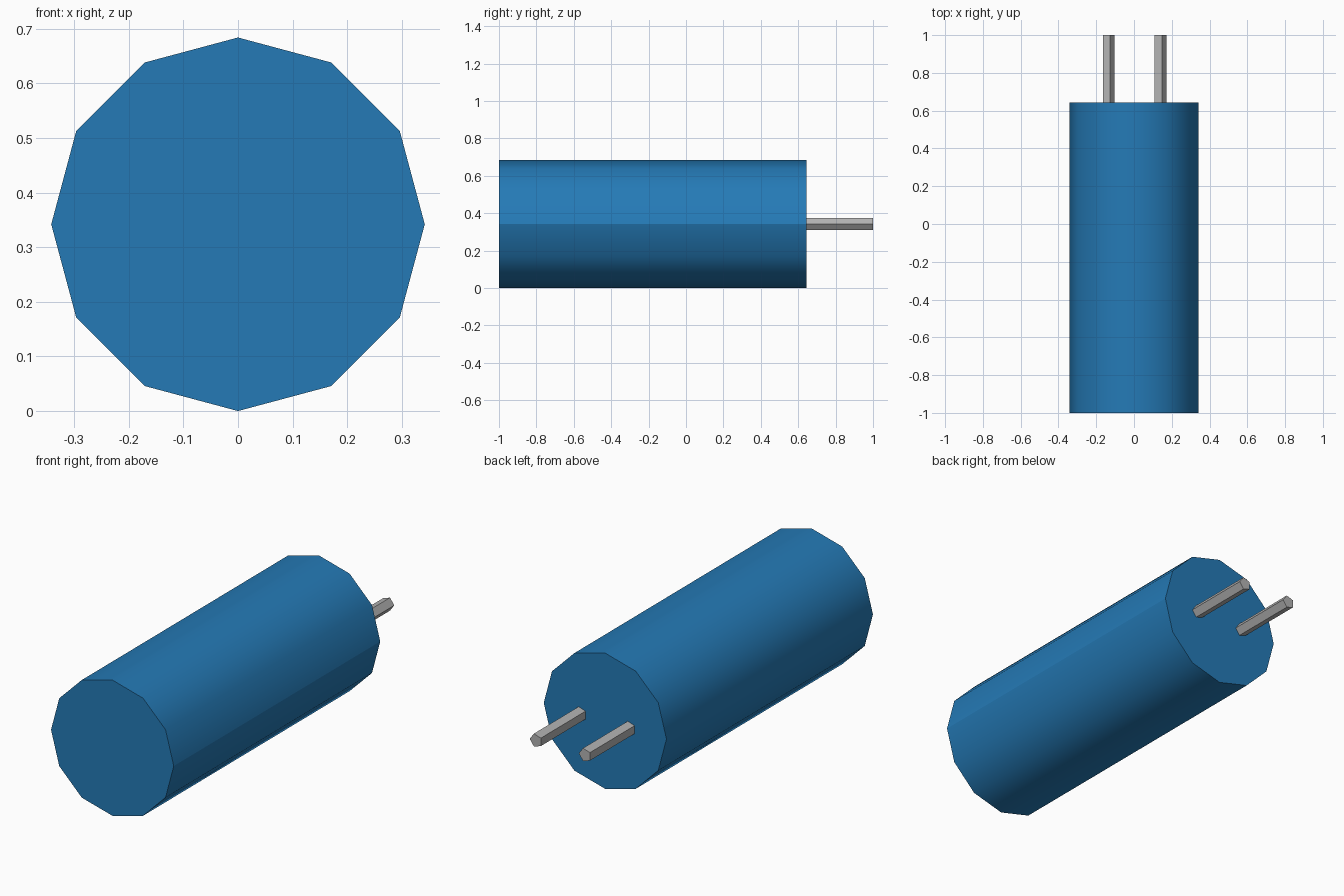
import bpy
import bmesh
from math import cos, sin, tau, radians

cube = bpy.data.objects.get("Cube")
if cube:
    bpy.data.objects.remove(cube, do_unlink=True)

RADIUS = 0.342
BACK = 0.644


def material(name, color):
    mat = bpy.data.materials.new(name)
    mat.use_nodes = True
    mat.diffuse_color = color
    mat.node_tree.nodes["Principled BSDF"].inputs["Base Color"].default_value = color
    return mat


def prism(name, sides, radius, x, y_start, y_end, mat):
    """Capped prism along y, first corner towards +x, rounded by shading where shallow."""
    bm = bmesh.new()
    ring = [bm.verts.new((radius * cos(tau * i / sides), y_start,
                          radius * sin(tau * i / sides))) for i in range(sides)]
    cap = bm.faces.new(ring)
    end = bmesh.ops.extrude_face_region(bm, geom=[cap], use_keep_orig=True)["geom"]
    end_verts = [v for v in end if isinstance(v, bmesh.types.BMVert)]
    bmesh.ops.translate(bm, verts=end_verts, vec=(0, y_end - y_start, 0))
    bmesh.ops.recalc_face_normals(bm, faces=bm.faces)
    for face in bm.faces:
        face.smooth = True
    # Sharp cap rims, sharp steep corners and one sharp seam along +x
    for edge in bm.edges:
        on_seam = all(v.co.x > radius * 0.99 for v in edge.verts)
        edge.smooth = edge.calc_face_angle() < radians(40) and not on_seam
    mesh = bpy.data.meshes.new(name)
    bm.to_mesh(mesh)
    bm.free()
    mesh.materials.append(mat)
    obj = bpy.data.objects.new(name, mesh)
    obj.location = (x, 0, RADIUS)
    bpy.context.collection.objects.link(obj)
    return obj


blue = material("blue_sleeve", (0.018, 0.195, 0.47, 1))
metal = material("grey_metal", (0.45, 0.45, 0.45, 1))

# Cylindrical body lying along y
prism("body", 12, RADIUS, 0, -1, BACK, blue)

# Two pentagonal leads at the back
for side, sign in (("left", 1), ("right", -1)):
    prism(side + "_lead", 5, RADIUS * 0.1, sign * RADIUS * 0.4, BACK, 1, metal)
